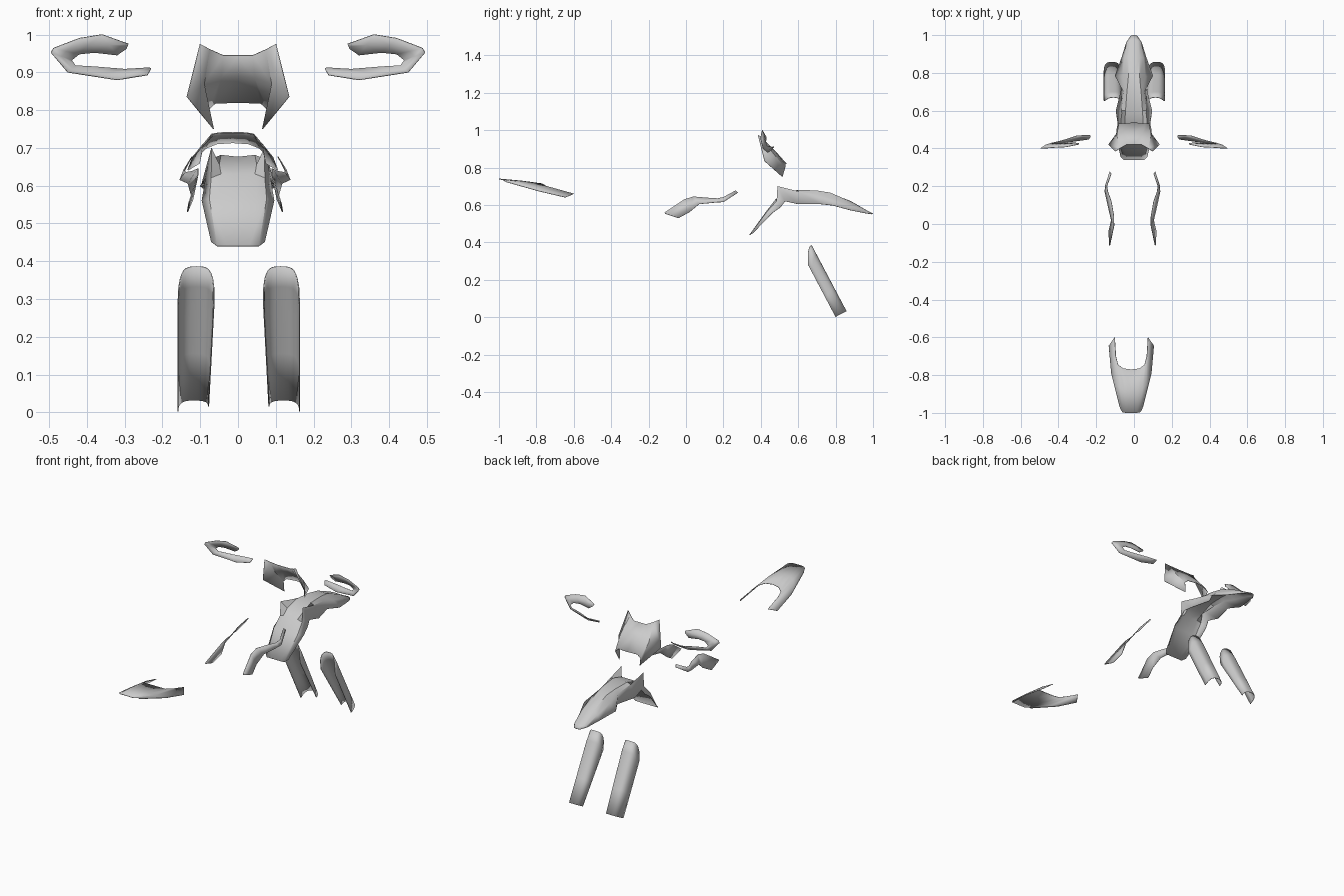
import bpy, math
from mathutils import Vector


def sheet(name, rows, center=0.0):
    """Thin moulded half panel from rows of points, mirrored about x = center."""
    n = len(rows[0])
    verts = [p for r in rows for p in r]
    faces = [(i * n + j, i * n + j + 1, (i + 1) * n + j + 1, (i + 1) * n + j)
             for i in range(len(rows) - 1) for j in range(n - 1)]
    mesh = bpy.data.meshes.new(name)
    mesh.from_pydata(verts, [], faces)
    ob = bpy.data.objects.new(name, mesh)
    bpy.context.collection.objects.link(ob)
    ob.location.x = center
    m = ob.modifiers.new("mirror", 'MIRROR')
    m.merge_threshold = 0.0005
    s = ob.modifiers.new("thickness", 'SOLIDIFY')
    s.thickness = 0.003
    s.offset = 0
    bpy.ops.object.select_all(action='DESELECT')
    ob.select_set(True)
    bpy.context.view_layer.objects.active = ob
    bpy.ops.object.shade_smooth_by_angle(angle=math.radians(30))
    return ob


# front fender with rear splash plate: centre, ridge, shoulder, lower edge
sheet("front_fender", [
    [(0, .34, .44), (.03, .34, .44), (.055, .34, .44), (.07, .357, .45)],
    [(0, .43, .565), (.05, .43, .565), (.075, .435, .565), (.095, .465, .56)],
    [(0, .48, .63), (.045, .48, .63), (.07, .485, .62), (.09, .505, .588)],
    [(0, .52, .655), (.05, .52, .655), (.07, .49, .70), (.085, .53, .62)],
    [(0, .60, .675), (.045, .60, .68), (.065, .60, .672), (.095, .60, .605)],
    [(0, .70, .672), (.037, .70, .676), (.055, .70, .655), (.065, .72, .605)],
    [(0, .77, .662), (.03, .77, .665), (.06, .78, .632), (.10, .785, .598)],
    [(0, .88, .62), (.028, .88, .618), (.05, .88, .60), (.065, .88, .572)],
    [(0, .97, .568), (.02, .97, .567), (.034, .967, .563), (.04, .96, .556)],
    [(0, 1.0, .553), (.007, .999, .553), (.014, .997, .552), (.018, .994, .551)]])

# rear tail: strips from middle to outer edge, ending in two arms
sheet("rear_tail", [
    [(0, -1, .74), (0, -.88, .729), (0, -.77, .714)],
    [(.028, -1, .74), (.035, -.88, .727), (.042, -.765, .711)],
    [(.046, -.997, .738), (.06, -.87, .72), (.07, -.745, .70)],
    [(.055, -.985, .736), (.08, -.85, .707), (.082, -.70, .688)],
    [(.058, -.975, .733), (.092, -.83, .692), (.088, -.60, .66)],
    [(.062, -.965, .724), (.106, -.79, .675), (.119, -.645, .641)]], -.014)

# headlight mask, convex towards +y
sheet("headlight_mask", [
    [(0, .42, .945), (0, .475, .89), (0, .537, .82)],
    [(.04, .42, .945), (.045, .475, .885), (.06, .53, .818)],
    [(.075, .40, .961), (.09, .47, .87), (.08, .53, .80)],
    [(.10, .385, .975), (.135, .42, .835), (.065, .515, .75)]])

# hooked hand guards: outer edge / inner edge
guard = [((.29, .422, .975), (.295, .425, .962)),
         ((.36, .408, 1.0), (.32, .43, .945)),
         ((.42, .405, .99), (.38, .425, .952)),
         ((.488, .40, .964), (.42, .425, .948)),
         ((.495, .40, .952), (.44, .428, .932)),
         ((.45, .412, .90), (.43, .43, .918)),
         ((.32, .437, .88), (.38, .442, .915)),
         ((.24, .448, .893), (.30, .468, .908)),
         ((.23, .46, .91), (.235, .47, .912))]
rows = []
for o, i in guard:
    mid = (Vector(o) + Vector(i)) / 2 + Vector((0, .004, 0))
    rows.append([o, tuple(mid), i])
sheet("hand_guards", rows)

# side panels: upper edge / lower edge
sheet("side_panels", [
    [(.12, -.115, .56), (.122, -.112, .554)],
    [(.098, -.01, .63), (.126, -.04, .53)],
    [(.098, .04, .645), (.112, .02, .563)],
    [(.112, .12, .638), (.124, .07, .605)],
    [(.13, .17, .635), (.146, .17, .615)],
    [(.135, .2, .642), (.145, .2, .616)],
    [(.113, .265, .677), (.12, .277, .666)]], -.008)

# fork guards: slanted rounded channels with trimmed tops
rows = []
front_top, front_low = Vector((0, .67, .386)), Vector((0, .857, .032))
back = Vector((0, -.885, -.465)) * .065
for k in range(17):
    a = math.pi * k / 16
    c = math.cos(a)
    u = math.copysign(abs(c) ** .75, c)
    drop = 1 - max(0, math.sin(a)) ** .65
    row = []
    for s in (0, .15, .35, .65, 1):
        t0 = .22 * drop ** 1.8
        t = t0 + (1 - t0) * s
        xin, xout = .062 + .018 * t, .161
        top = 1 - .14 * max(0, 1 - t / .2) ** 2
        d = drop * (1 - .45 * t) if u < 0 else drop
        p = front_top.lerp(front_low, t) + back * d
        p.x = (xin + xout) / 2 + u * top * (xout - xin) / 2
        row.append(tuple(p))
    rows.append(row)
sheet("fork_guards", rows, 0.002)
